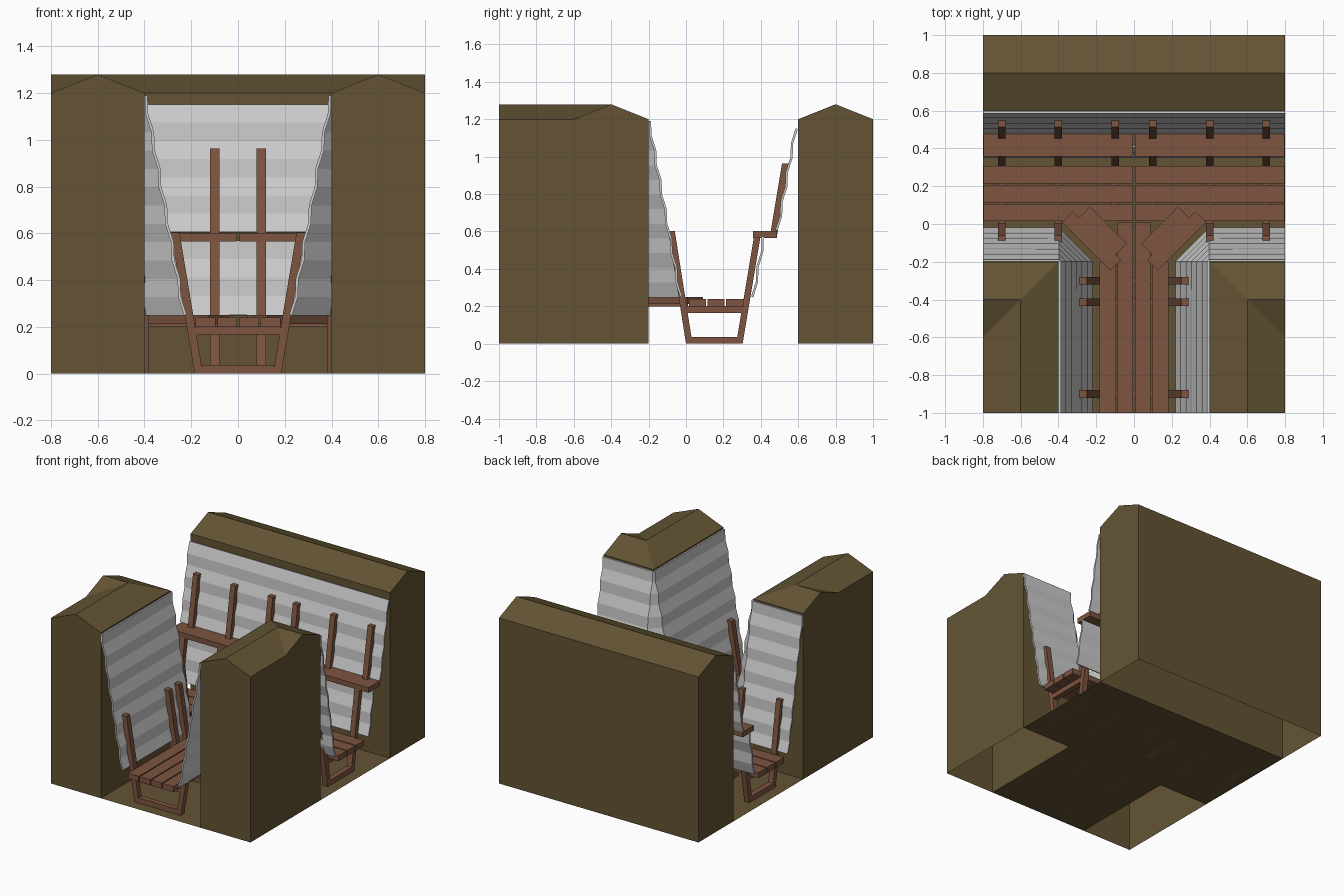
import bpy, bmesh, math
from mathutils import Matrix

if "Cube" in bpy.data.objects:
    bpy.data.objects.remove(bpy.data.objects["Cube"])


def material(name, rgb):
    m = bpy.data.materials.new(name)
    m.diffuse_color = (*rgb, 1)
    m.use_nodes = True
    m.node_tree.nodes["Principled BSDF"].inputs["Base Color"].default_value = m.diffuse_color
    return m


EARTH = material("earth", (0.125, 0.088, 0.034))
WOOD = material("wood", (0.205, 0.09, 0.051))


def mesh_object(name, verts, faces, mat=None, mirror=False, fix=True):
    me = bpy.data.meshes.new(name)
    me.from_pydata(verts, [], faces)
    if fix:
        bm = bmesh.new()
        bm.from_mesh(me)
        bmesh.ops.recalc_face_normals(bm, faces=bm.faces)
        bm.to_mesh(me)
        bm.free()
    ob = bpy.data.objects.new(name, me)
    bpy.context.collection.objects.link(ob)
    if mat:
        me.materials.append(mat)
    if mirror:
        ob.modifiers.new("mirror", 'MIRROR').use_clip = False
    return ob


def prism(name, profile, axis, lo, hi, mat, mirror=False, open_bottom=False):
    """Extrude a (u, z) profile along x or y; the last edge may stay open."""
    n = len(profile)
    place = (lambda t, u, z: (t, u, z)) if axis == 'x' else (lambda t, u, z: (u, t, z))
    verts = [place(t, u, z) for t in (lo, hi) for u, z in profile]
    faces = [list(range(n)), list(range(2 * n - 1, n - 1, -1))]
    for i in range(n - 1 if open_bottom else n):
        j = (i + 1) % n
        faces.append([i, j, n + j, n + i])
    return mesh_object(name, verts, faces, mat, mirror)


def box(name, x, y, z, mat=WOOD, mirror=False):
    return prism(name, [(y[0], z[0]), (y[1], z[0]), (y[1], z[1]), (y[0], z[1])],
                 'x', x[0], x[1], mat, mirror)


def post(name, axis, at, bottom, top, z0, z1, mirror=False):
    """Leaning square post: bottom and top are (left, right) positions."""
    prism(name, [(bottom[0], z0), (bottom[1], z0), (top[1], z1), (top[0], z1)],
          axis, at - 0.02, at + 0.02, WOOD, mirror)


# T-shaped trench floor
mesh_object("trench_floor",
            [(-.4, -1, 0), (.4, -1, 0), (.4, -.2, 0), (.8, -.2, 0),
             (.8, .6, 0), (-.8, .6, 0), (-.8, -.2, 0), (-.4, -.2, 0)],
            [list(range(8))], EARTH, fix=False)

# Back earth bank, open underneath
prism("back_bank", [(.6, 0), (.6, 1.2), (.8, 1.28), (1, 1.2), (1, 0)],
      'x', -.8, .8, EARTH, open_bottom=True)

# Front corner banks with an L-shaped ridge
bank = [(.4, -1, 0), (.8, -1, 0), (.8, -.2, 0), (.4, -.2, 0),
        (.4, -1, 1.2), (.6, -1, 1.28), (.8, -1, 1.2), (.8, -.6, 1.2),
        (.8, -.4, 1.28), (.8, -.2, 1.2), (.4, -.2, 1.2), (.6, -.4, 1.28)]
mesh_object("front_bank", bank,
            [(0, 1, 6, 5, 4), (1, 2, 9, 8, 7, 6), (2, 3, 10, 9), (3, 0, 4, 10),
             (4, 5, 11, 10), (5, 6, 7, 11), (7, 8, 11), (8, 9, 10, 11)],
            EARTH, mirror=True)


# Corrugated sheets: each band alternates steep and sloped
def corrugation(z0, z1, bands, sloped_first):
    rows, d = [], 0.0
    for i in range(bands + 1):
        rows.append((d, z1 + (z0 - z1) * i / bands))
        d += 0.025 if (i % 2 == 0) == sloped_first else 0.003
    return rows


def sheet(name, rows, path, mirror=False):
    verts = [(*p, z) for d, z in rows for p in path(d)]
    n = len(path(0))
    faces = [(i * n + j, i * n + j + 1, (i + 1) * n + j + 1, (i + 1) * n + j)
             for i in range(len(rows) - 1) for j in range(n - 1)]
    ob = mesh_object(name, verts, faces, fix=False)
    s = ob.modifiers.new("thickness", 'SOLIDIFY')
    s.thickness = 0.012
    s.offset = 0
    if mirror:
        ob.modifiers.new("mirror", 'MIRROR')


sheet("upper_back_sheet", corrugation(.605, 1.15, 7, True),
      lambda d: [(.8, .592 - d), (-.8, .592 - d)])
sheet("lower_back_sheet", corrugation(.25, .57, 4, False),
      lambda d: [(.8, .41 - d), (-.8, .41 - d)])
sheet("front_corner_sheet", corrugation(.25, 1.19, 12, False),
      lambda d: [(.393 - d, -1), (.393 - d, -.2), (.4, -.193 + d), (.8, -.193 + d)],
      mirror=True)

# Frames of the front passage
for y in (-.9, -.415, -.3):
    post("passage_post", 'y', y, (.15, .185), (.25, .288), 0, .603, mirror=True)
    for z in (0, .165):
        w = .155 + z / 6
        box("passage_crossbar", (-w, w), (y - .02, y + .02), (z, z + .037))

# Frames of the cross passage with a stepped rear post
for x in (.1, .4, .7):
    for z in (0, .165):
        w = z / 6 if x > .2 else 0
        box("cross_crossbar", (x - .02, x + .02), (.02 - w, .28 + z / 6),
            (z, z + .037), mirror=True)
    post("rear_lower_post", 'x', x, (.268, .303), (.363, .398), 0, .57, mirror=True)
    box("shelf_bracket", (x - .02, x + .02), (.362, .487), (.566, .598), mirror=True)
    post("rear_upper_post", 'x', x, (.447, .485), (.513, .55), .567, .963, mirror=True)
    if x > .2:
        post("front_post", 'x', x, (.0, .035), (-.095, -.06), 0, .603, mirror=True)

# Floor boards and shelf
for y in (.015, .115, .215):
    box("cross_board", (.006, .796), (y, y + .092), (.2, .24), mirror=True)
box("shelf_board", (.006, .796), (.358, .487), (.565, .602), mirror=True)
box("inner_passage_board", (.004, .088), (-1, .01), (.2, .24), mirror=True)
box("outer_passage_board", (.096, .182), (-1, -.2), (.2, .24), mirror=True)

# Diagonal corner boards
for cx, cy, length in ((.165, -.035, .275), (.225, -.09, .36)):
    ob = box("diagonal_board", (-length / 2, length / 2), (-.041, .041), (.212, .25))
    ob.data.transform(Matrix.Translation((cx, cy, 0)) @ Matrix.Rotation(math.radians(45), 4, 'Z'))
    ob.modifiers.new("mirror", 'MIRROR')
